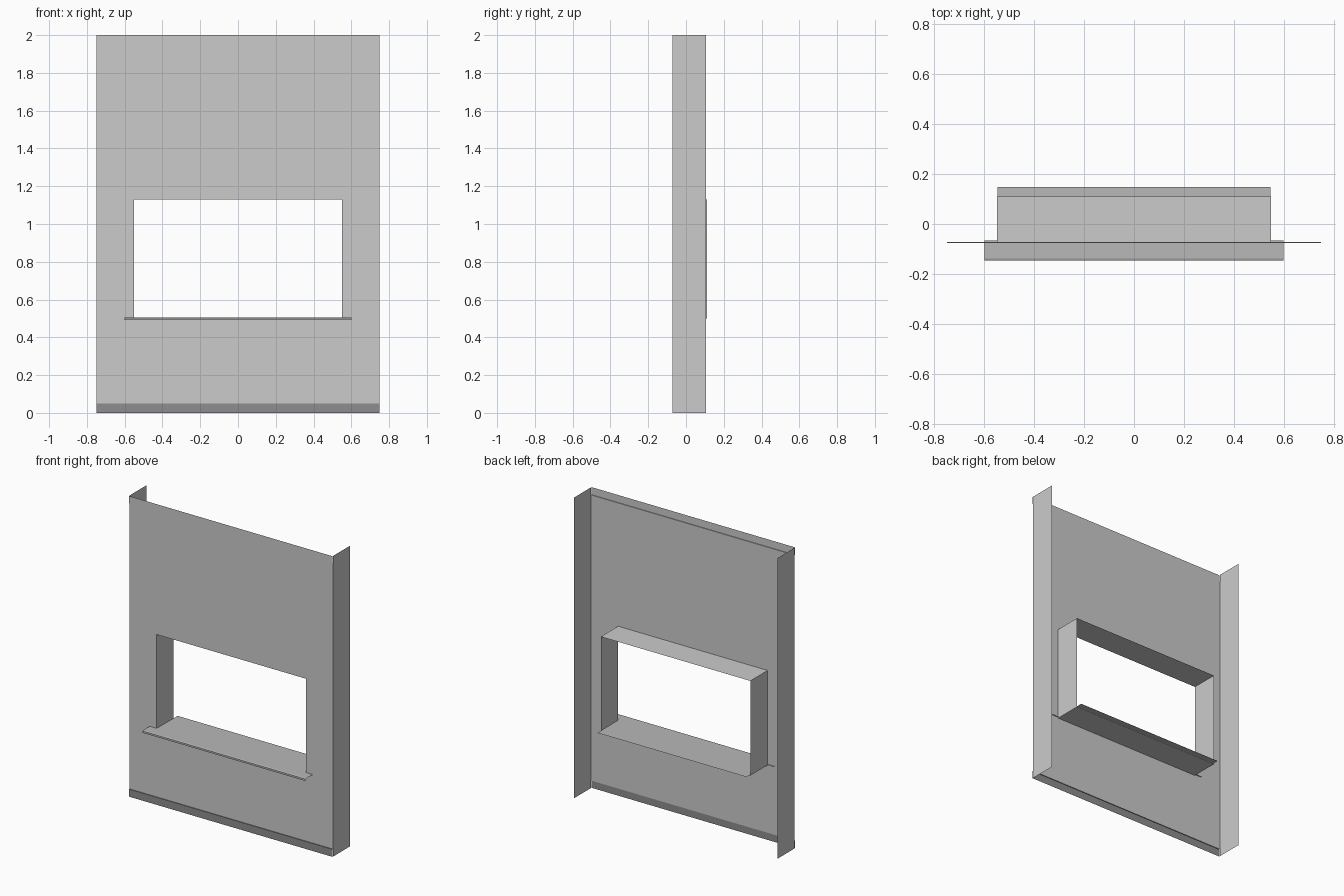
import bpy

if "Cube" in bpy.data.objects:
    bpy.data.objects.remove(bpy.data.objects["Cube"])

WALL_Y, BACK_Y, TRIM_Y = -0.072, 0.11, -0.077
W, H = 0.75, 2.0            # half width and height of the panel
OW, OZ0, OZ1 = 0.55, 0.50, 1.13   # window opening
STRIP = 0.05                # height of top and bottom strips


def material(name, v):
    m = bpy.data.materials.new(name)
    m.diffuse_color = (v, v, v, 1)
    m.use_nodes = True
    m.node_tree.nodes["Principled BSDF"].inputs["Base Color"].default_value = m.diffuse_color
    return m


def sheet(name, verts, faces, mat=None):
    me = bpy.data.meshes.new(name)
    me.from_pydata(verts, [], faces)
    ob = bpy.data.objects.new(name, me)
    bpy.context.collection.objects.link(ob)
    if mat:
        me.materials.append(mat)
    return ob


def extrude_x(name, profile, half, mat=None):
    """Sweep an open (y, z) profile from -half to half along x."""
    n = len(profile)
    verts = [(x, y, z) for x in (-half, half) for y, z in profile]
    faces = [(i, n + i, n + i + 1, i + 1) for i in range(n - 1)]
    return sheet(name, verts, faces, mat)


trim_mat = material("top_trim_grey", 0.66)
base_mat = material("base_dark", 0.27)
sill_mat = material("sill_grey", 0.48)

# Front wall: 3x3 grid with the middle cell left open
xs = (-W, -OW, OW, W)
zs = (STRIP, OZ0, OZ1, H - STRIP)
grid = [(x, WALL_Y, z) for z in zs for x in xs]
cells = [(r * 4 + c, r * 4 + c + 1, r * 4 + c + 5, r * 4 + c + 4)
         for r in range(3) for c in range(3) if (r, c) != (1, 1)]
sheet("front_wall", grid, cells)

# Window reveal: four-sided open tube behind the opening
ring = [(-OW, OZ0), (OW, OZ0), (OW, OZ1), (-OW, OZ1)]
sheet("window_reveal",
      [(x, y, z) for y in (WALL_Y, BACK_Y) for x, z in ring],
      [(i, (i + 1) % 4, (i + 1) % 4 + 4, i + 4) for i in range(4)])

# Side returns
for name, x in (("left_side", -W), ("right_side", W)):
    sheet(name, [(x, WALL_Y, 0), (x, 0.107, 0), (x, 0.107, H), (x, WALL_Y, H)],
          [(0, 1, 2, 3)])

# Top and bottom strips, set slightly proud of the wall
z = H - STRIP
extrude_x("top_strip", [(WALL_Y, z), (TRIM_Y, z), (TRIM_Y, H)], W, trim_mat)
extrude_x("base_strip", [(WALL_Y, STRIP), (TRIM_Y, STRIP), (TRIM_Y, 0)], W, base_mat)

# Sill: wide folded lip outside, narrower sheet running through the opening
extrude_x("outer_sill", [(-0.066, 0.506), (-0.138, 0.506), (-0.146, 0.503),
                         (-0.146, 0.491)], 0.6, sill_mat)
extrude_x("inner_sill", [(0.148, 0.505), (-0.066, 0.506)], OW - 0.002, sill_mat)
